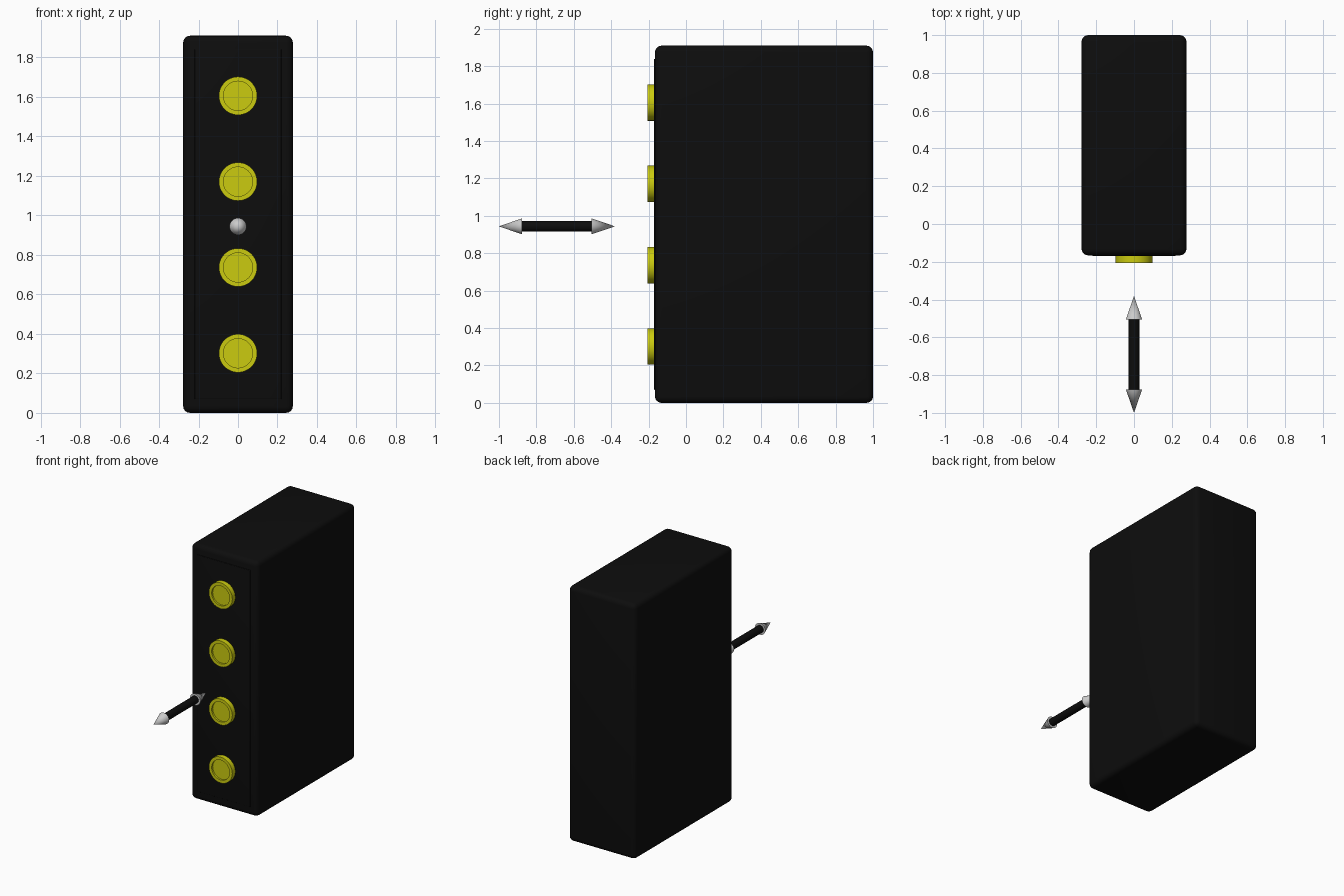
import bpy, bmesh, math
from mathutils import Matrix

if "Cube" in bpy.data.objects:
    bpy.data.objects.remove(bpy.data.objects["Cube"])


def material(name, rgb):
    m = bpy.data.materials.new(name)
    m.diffuse_color = (*rgb, 1)
    m.use_nodes = True
    m.node_tree.nodes["Principled BSDF"].inputs["Base Color"].default_value = m.diffuse_color
    return m


BLACK = material("black", (0.004, 0.004, 0.004))
YELLOW = material("yellow", (0.6, 0.6, 0.005))


def finish(bm, name, mat=None, angle=40):
    bmesh.ops.recalc_face_normals(bm, faces=bm.faces)
    me = bpy.data.meshes.new(name)
    bm.to_mesh(me)
    bm.free()
    ob = bpy.data.objects.new(name, me)
    bpy.context.collection.objects.link(ob)
    if mat:
        me.materials.append(mat)
    bpy.ops.object.select_all(action='DESELECT')
    bpy.context.view_layer.objects.active = ob
    ob.select_set(True)
    bpy.ops.object.shade_smooth_by_angle(angle=math.radians(angle))
    return ob


def rounded_box(name, lo, hi, radius, mat):
    bm = bmesh.new()
    size = [b - a for a, b in zip(lo, hi)]
    mid = [(a + b) / 2 for a, b in zip(lo, hi)]
    bmesh.ops.create_cube(bm, size=1, matrix=Matrix.Translation(mid) @ Matrix.Diagonal((*size, 1)))
    bmesh.ops.bevel(bm, geom=bm.edges[:], offset=radius, segments=4, profile=0.5, affect='EDGES')
    return finish(bm, name, mat)


def lathe_y(name, profile, z, mat=None, sides=48):
    """Spin (radius, y) points about a line along y at height z."""
    bm = bmesh.new()
    vs = [bm.verts.new((r, y, z)) for r, y in profile]
    edges = [bm.edges.new(p) for p in zip(vs, vs[1:])]
    bmesh.ops.spin(bm, geom=vs + edges, cent=(0, 0, z), axis=(0, 1, 0),
                   angle=math.tau, steps=sides, use_merge=True)
    bmesh.ops.remove_doubles(bm, verts=bm.verts, dist=1e-5)
    return finish(bm, name, mat)


# cabinet and its slightly raised front panel
rounded_box("cabinet", (-0.278, -0.166, 0), (0.278, 1.0, 1.91), 0.035, BLACK)
rounded_box("front_panel", (-0.22, -0.17, 0.07), (0.22, -0.15, 1.84), 0.003, BLACK)

# four round lamps with recessed lenses
for i in range(4):
    lathe_y(f"lamp_{i + 1}", [(0, -0.16), (0.097, -0.16), (0.097, -0.206), (0.074, -0.206),
                              (0.074, -0.193), (0, -0.193)], 0.302 + 0.4345 * i, YELLOW)

# double-headed arrow floating in front
AZ = 0.944
lathe_y("arrow_shaft", [(0, -0.88), (0.028, -0.88), (0.028, -0.5), (0, -0.5)], AZ, BLACK, 32)
for name, tip, base in (("arrow_head_front", -1.0, -0.876), ("arrow_head_back", -0.38, -0.506)):
    lathe_y(name, [(0, tip), (0.043, base), (0, base)], AZ, None, 32)
